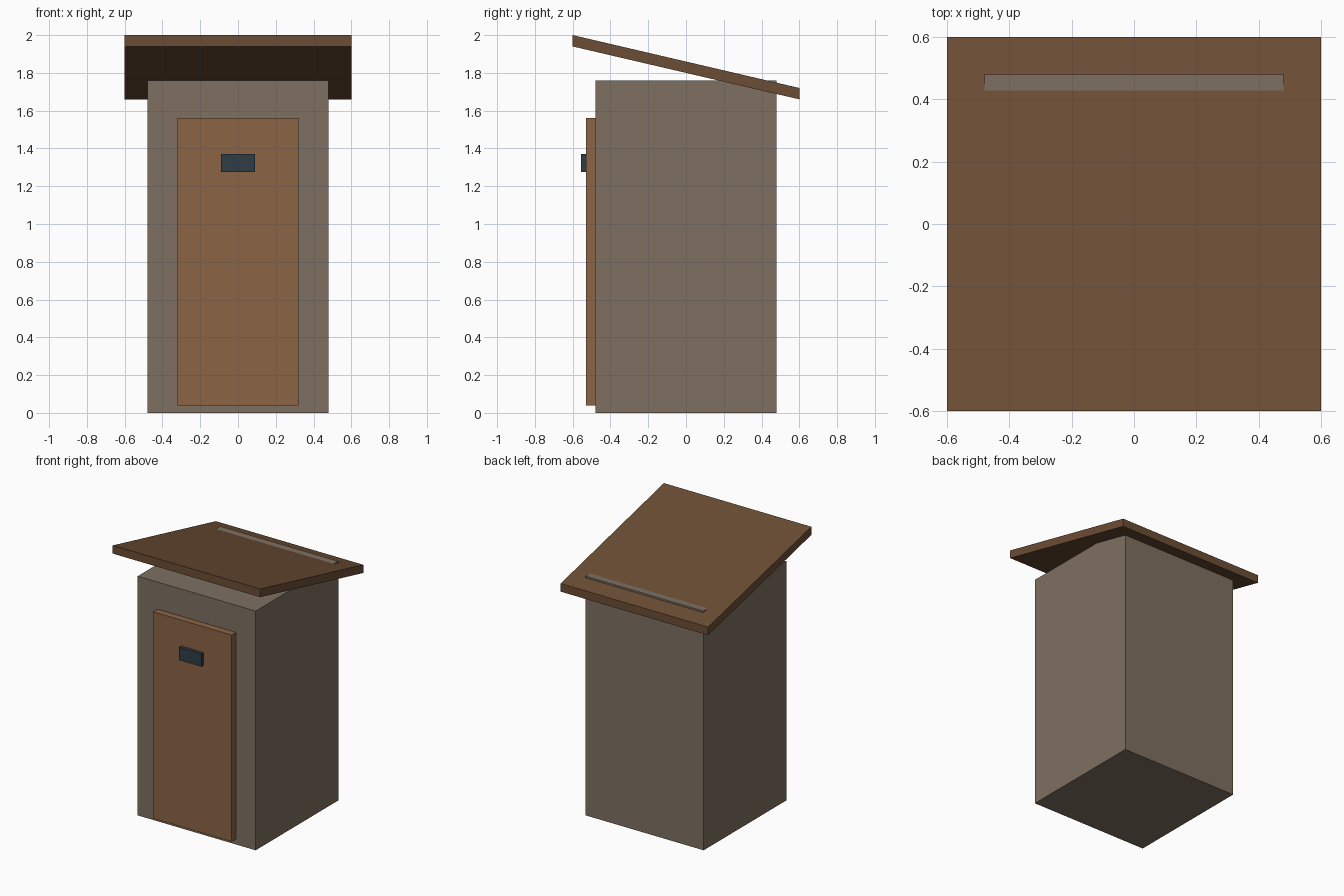
import bpy, bmesh

if "Cube" in bpy.data.objects:
    bpy.data.objects.remove(bpy.data.objects["Cube"])


def material(name, rgb):
    mat = bpy.data.materials.new(name)
    mat.diffuse_color = (*rgb, 1)
    mat.use_nodes = True
    mat.node_tree.nodes["Principled BSDF"].inputs["Base Color"].default_value = mat.diffuse_color
    return mat


def box(name, x, y, z, mat, slope=0.0):
    """Box from (min, max) ranges; slope shears z along y."""
    bm = bmesh.new()
    bmesh.ops.create_cube(bm, size=1)
    for v in bm.verts:
        px, py, pz = (lo + (c + 0.5) * (hi - lo) for c, (lo, hi) in zip(v.co, (x, y, z)))
        v.co = (px, py, pz + slope * py)
    mesh = bpy.data.meshes.new(name)
    bm.to_mesh(mesh)
    bm.free()
    mesh.materials.append(mat)
    obj = bpy.data.objects.new(name, mesh)
    bpy.context.collection.objects.link(obj)
    return obj


wall_grey = material("weathered_wall", (0.21, 0.16, 0.12))
door_wood = material("door_wood", (0.26, 0.13, 0.06))
roof_wood = material("roof_wood", (0.15, 0.075, 0.035))
dark_glass = material("dark_glass", (0.03, 0.045, 0.06))

# Cabin body
box("body", (-0.48, 0.48), (-0.48, 0.48), (0, 1.76), wall_grey)

# Door and its small window, standing proud of the front wall
box("door", (-0.32, 0.32), (-0.53, -0.48), (0.04, 1.56), door_wood)
box("door_window", (-0.09, 0.09), (-0.555, -0.53), (1.275, 1.37), dark_glass)

# Roof slab falling to the back; the rear wall top pokes through it
box("roof", (-0.6, 0.6), (-0.6, 0.6), (1.80, 1.86), roof_wood, slope=-0.28 / 1.2)
